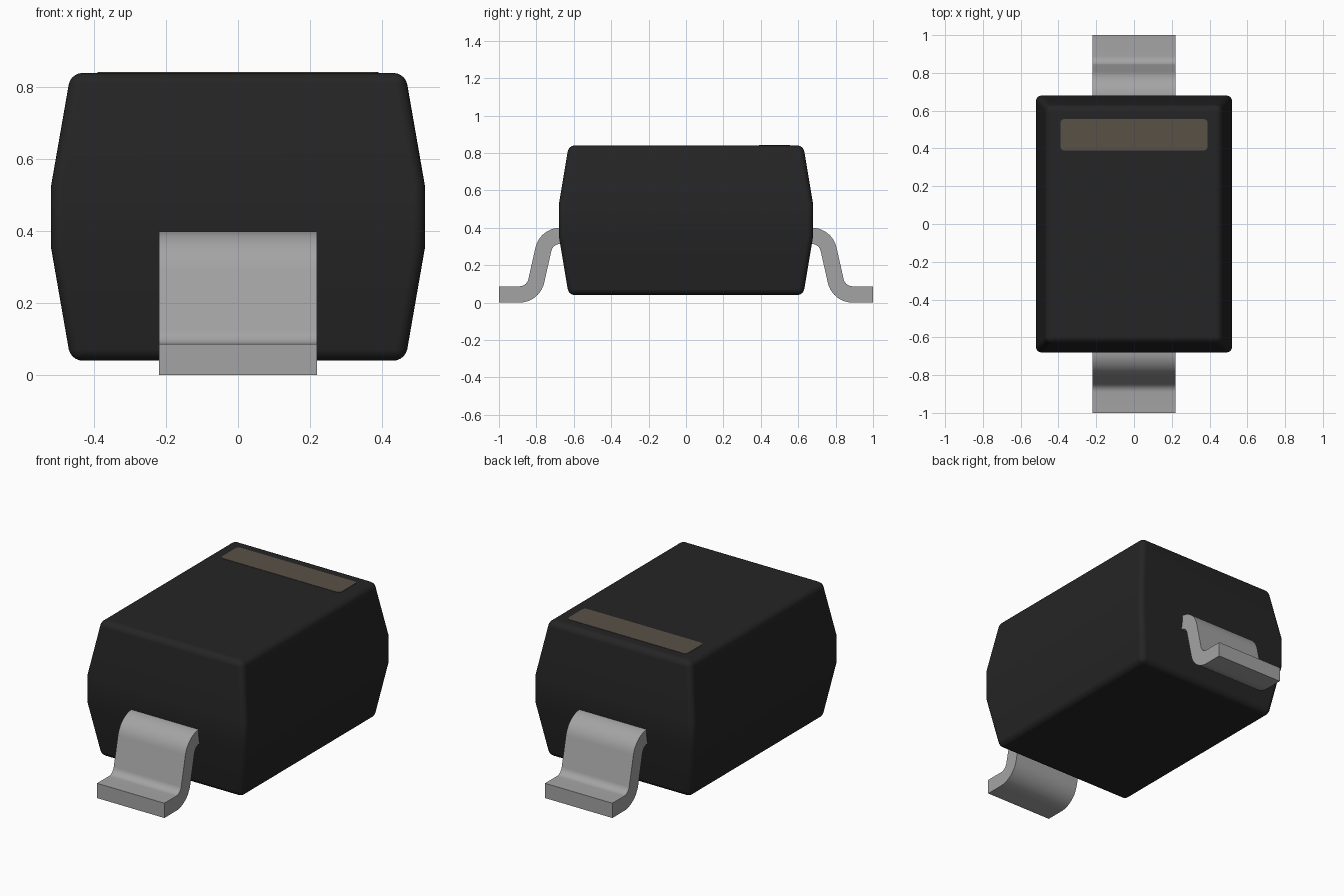
import bpy, bmesh, math

old = bpy.data.objects.get("Cube")
if old:
    bpy.data.objects.remove(old, do_unlink=True)


def material(name, rgb, rough):
    m = bpy.data.materials.new(name)
    m.use_nodes = True
    m.diffuse_color = (*rgb, 1)
    b = m.node_tree.nodes["Principled BSDF"]
    b.inputs["Base Color"].default_value = (*rgb, 1)
    b.inputs["Roughness"].default_value = rough
    return m


BLACK = material("black plastic", (0.018, 0.018, 0.018), 0.6)
METAL = material("tinned metal grey", (0.37, 0.37, 0.37), 0.5)
BROWN = material("brown marking", (0.10, 0.082, 0.062), 0.6)


def finish(name, bm, mat, smooth_angle=None):
    bmesh.ops.recalc_face_normals(bm, faces=bm.faces)
    me = bpy.data.meshes.new(name)
    bm.to_mesh(me)
    bm.free()
    ob = bpy.data.objects.new(name, me)
    bpy.context.collection.objects.link(ob)
    me.materials.append(mat)
    if smooth_angle:
        bpy.ops.object.select_all(action='DESELECT')
        ob.select_set(True)
        bpy.context.view_layer.objects.active = ob
        bpy.ops.object.shade_smooth_by_angle(angle=math.radians(smooth_angle))
    return ob


def extrude_outline(points, offset):
    """Solid from a closed outline of 3D points pushed along offset."""
    bm = bmesh.new()
    face = bm.faces.new([bm.verts.new(p) for p in points])
    ext = bmesh.ops.extrude_face_region(bm, geom=[face])
    verts = [g for g in ext["geom"] if isinstance(g, bmesh.types.BMVert)]
    bmesh.ops.translate(bm, verts=verts, vec=offset)
    return bm


def arc(cy, cz, r, a0, a1, n=10):
    """Arc points (y, z), angles in degrees."""
    return [(cy + r * math.cos(math.radians(a0 + (a1 - a0) * i / n)),
             cz + r * math.sin(math.radians(a0 + (a1 - a0) * i / n)))
            for i in range(n + 1)]


# Body: four stacked rectangles, tapering away from a straight belt
def build_body():
    bm = bmesh.new()
    levels = [(0.465, 0.627, 0.04), (0.52, 0.68, 0.355),
              (0.52, 0.68, 0.525), (0.465, 0.627, 0.84)]
    rings = [[bm.verts.new((sx * x, sy * y, z))
              for sx, sy in ((-1, -1), (1, -1), (1, 1), (-1, 1))]
             for x, y, z in levels]
    for lo, hi in zip(rings, rings[1:]):
        for i in range(4):
            j = (i + 1) % 4
            bm.faces.new((lo[i], lo[j], hi[j], hi[i]))
    bm.faces.new(rings[0][::-1])
    bm.faces.new(rings[-1])
    # Round the corners and the two rims, keep the belt lines crisp
    belt = set(rings[1] + rings[2])
    edges = [e for e in bm.edges
             if not (e.verts[0] in belt and e.verts[1] in belt
                     and abs(e.verts[0].co.z - e.verts[1].co.z) < 1e-4)]
    bmesh.ops.bevel(bm, geom=edges, offset=0.032, offset_type='OFFSET',
                    segments=5, profile=0.5, affect='EDGES',
                    clamp_overlap=True)
    body = finish("body", bm, BLACK, 40)
    wn = body.modifiers.new("even shading", 'WEIGHTED_NORMAL')
    wn.keep_sharp = True


# Gull-wing lead: S-shaped strip profile extruded across its width
def build_lead(name, side):
    tilt, r_out, r_in, half = 12, 0.135, 0.048, 0.22
    up, low = (0.673, 0.265), (0.89, 0.135)
    upper = ([(0.6, up[1] + r_out)] + arc(*up, r_out, 90, tilt)
             + arc(*low, r_in, 180 + tilt, 270) + [(1.0, low[1] - r_in)])
    lower = ([(1.0, 0.0)] + arc(*low, r_out, 270, 180 + tilt)
             + arc(*up, r_in, tilt, 90) + [(0.6, up[1] + r_in)])
    pts = [(-half, side * y, z) for y, z in upper + lower]
    finish(name, extrude_outline(pts, (2 * half, 0, 0)), METAL, 30)


# Polarity band: thin plate with rounded corners on the top face
def build_band():
    r, x, y0, y1 = 0.02, 0.39, 0.39, 0.555
    pts = []
    for cx, cy, a in ((x - r, y1 - r, 0), (r - x, y1 - r, 90),
                      (r - x, y0 + r, 180), (x - r, y0 + r, 270)):
        pts += arc(cx, cy, r, a, a + 90, 5)
    finish("polarity_band",
           extrude_outline([(px, py, 0.838) for px, py in pts], (0, 0, 0.004)),
           BROWN)


build_body()
build_lead("front_lead", -1)
build_lead("back_lead", 1)
build_band()
